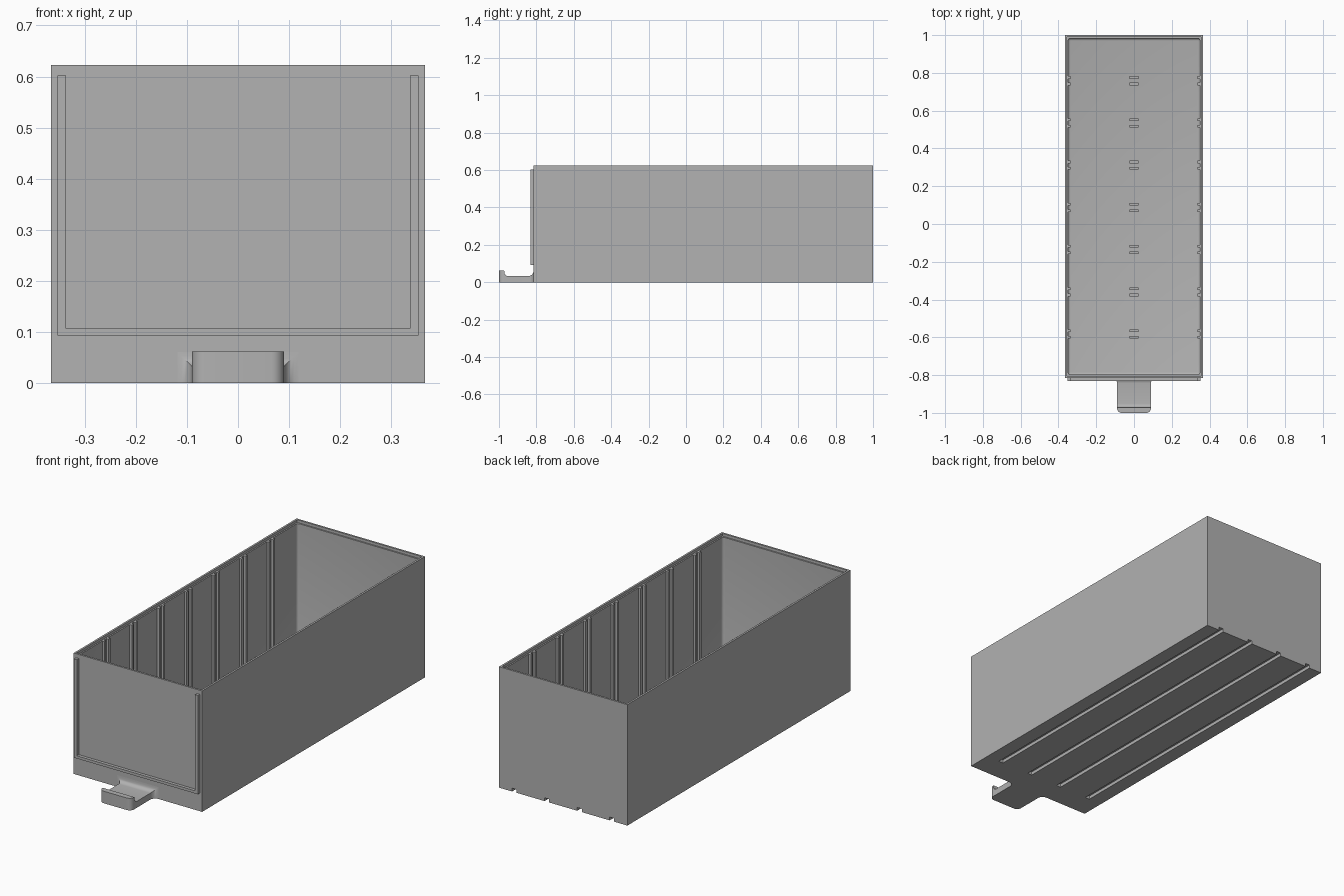
import bpy, bmesh, math
from mathutils import Matrix, Vector

cube = bpy.data.objects.get("Cube")
if cube:
    bpy.data.objects.remove(cube, do_unlink=True)

mat = bpy.data.materials.new("plain grey")
mat.use_nodes = True
GREY = (0.445, 0.445, 0.445, 1)
mat.diffuse_color = GREY
mat.node_tree.nodes["Principled BSDF"].inputs["Base Color"].default_value = GREY

W, FRONT, BACK, H = 0.366, -0.815, 1.0, 0.623
WALL, FLOOR, RIM = 0.017, 0.03, 0.609


def add_box(bm, lo, hi):
    lo, hi = Vector(lo), Vector(hi)
    m = Matrix.Translation((lo + hi) / 2) @ Matrix.Diagonal((*(hi - lo), 1))
    return bmesh.ops.create_cube(bm, size=1, matrix=m)["verts"]


def make(name, bm):
    bmesh.ops.recalc_face_normals(bm, faces=bm.faces)
    me = bpy.data.meshes.new(name)
    bm.to_mesh(me)
    bm.free()
    me.materials.append(mat)
    ob = bpy.data.objects.new(name, me)
    bpy.context.collection.objects.link(ob)
    return ob


def cut(target, cutter):
    """Subtract the cutter, bake the result and discard the cutter."""
    cutter.hide_render = True
    mod = target.modifiers.new("cut", "BOOLEAN")
    mod.operation, mod.solver, mod.object = "DIFFERENCE", "EXACT", cutter
    dg = bpy.context.evaluated_depsgraph_get()
    me = bpy.data.meshes.new_from_object(target.evaluated_get(dg))
    target.modifiers.clear()
    target.data = me
    bpy.data.objects.remove(cutter, do_unlink=True)


def smooth(ob):
    bpy.ops.object.select_all(action="DESELECT")
    ob.select_set(True)
    bpy.context.view_layer.objects.active = ob
    bpy.ops.object.shade_smooth_by_angle(angle=math.radians(35))


# Tray body
bm = bmesh.new()
add_box(bm, (-W, FRONT, 0), (W, BACK, H))
tray = make("tray", bm)

# Cavity with rounded corners and a rounded floor edge
bm = bmesh.new()
add_box(bm, (-W + WALL, FRONT + WALL, FLOOR), (W - WALL, BACK - WALL, H + 0.1))
edges = [e for e in bm.edges if min(v.co.z for v in e.verts) < H]
bmesh.ops.bevel(bm, geom=edges, offset=0.013, segments=4, profile=0.5, affect="EDGES")
cut(tray, make("cavity_cutter", bm))

# Thin stepped rim
bm = bmesh.new()
t = 0.01
add_box(bm, (-W + t, FRONT + t, RIM), (W - t, BACK - t, H + 0.1))
cut(tray, make("rim_cutter", bm))

# Runner grooves under the floor, open at the back
bm = bmesh.new()
for x in (-0.278, -0.093, 0.093, 0.278):
    add_box(bm, (x - 0.013, -0.69, -0.05), (x + 0.013, BACK + 0.1, 0.017))
cut(tray, make("groove_cutter", bm))
smooth(tray)

# Divider guide ribs, in pairs on both walls and the floor
bm = bmesh.new()
for i in range(7):
    for off in (-0.017, 0.017):
        y = 0.088 + (i - 3) * 0.2235 + off
        a, b = y - 0.007, y + 0.007
        for s in (-1, 1):
            xs = sorted((s * 0.337, s * (W - WALL + 0.003)))
            add_box(bm, (xs[0], a, FLOOR - 0.003), (xs[1], b, RIM))
        add_box(bm, (-0.025, a, FLOOR - 0.003), (0.025, b, FLOOR + 0.013))
make("divider_ribs", bm)

# Raised label frame on the front, open at the top
bm = bmesh.new()
outer = [(-0.353, 0.602), (-0.353, 0.093), (0.353, 0.093), (0.353, 0.602)]
inner = [(0.337, 0.602), (0.337, 0.107), (-0.337, 0.107), (-0.337, 0.602)]
face = bm.faces.new([bm.verts.new((x, FRONT + 0.003, z)) for x, z in outer + inner])
ext = bmesh.ops.extrude_face_region(bm, geom=[face])["geom"]
for v in ext:
    if isinstance(v, bmesh.types.BMVert):
        v.co.y = FRONT - 0.016
make("label_frame", bm)

# Pull handle: rectangular sections (y, half width, height) lofted front to back
HW, TH, LIP, R = 0.09, 0.033, 0.062, 0.028
N = 6
turn = [math.pi / 2 * i / N for i in range(N + 1)]
sections = []
for a in turn:  # rounded front corners
    sections.append((-1 + 0.025 * (1 - math.cos(a)), HW - 0.025 * (1 - math.sin(a)), LIP))
sections.append((-0.972, HW, LIP))
for a in turn:  # hollow behind the lip
    sections.append((-0.971 + 0.02 * (1 - math.cos(a)), HW, TH + 0.02 * (1 - math.sin(a))))
for a in turn:  # flare into the front wall
    f = R * (1 - math.cos(a))
    sections.append((FRONT - R + R * math.sin(a), HW + f, TH + f))
sections.append((FRONT + 0.005, HW + R, TH + R))

bm = bmesh.new()
rings = [[bm.verts.new(c) for c in ((-w, y, 0), (w, y, 0), (w, y, h), (-w, y, h))]
         for y, w, h in sections]
for r, s in zip(rings, rings[1:]):
    for i in range(4):
        j = (i + 1) % 4
        bm.faces.new((r[i], r[j], s[j], s[i]))
bm.faces.new(rings[0])
bm.faces.new(rings[-1])
smooth(make("pull_handle", bm))
